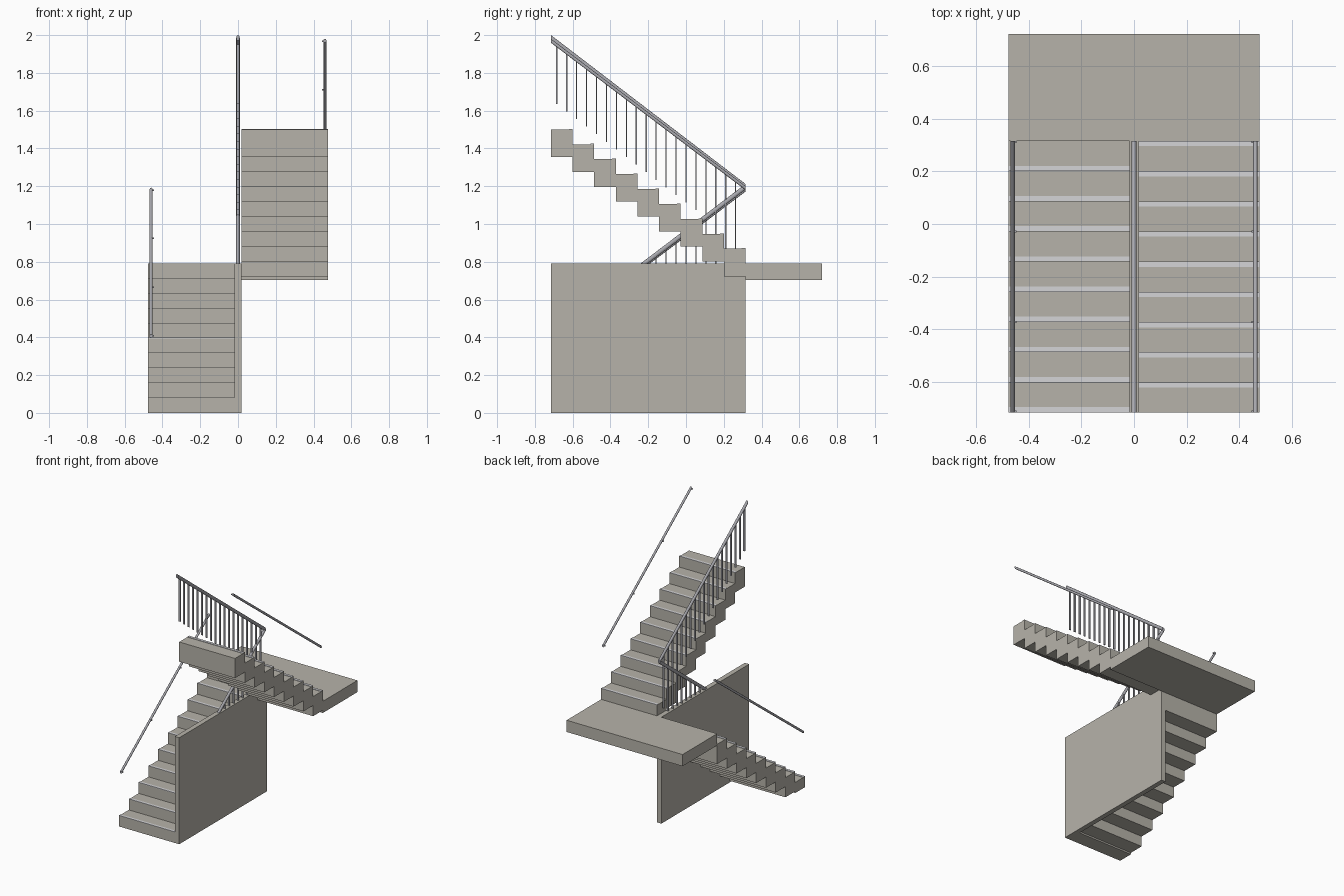
import bpy, bmesh, math
from mathutils import Vector

cube = bpy.data.objects.get("Cube")
if cube:
    bpy.data.objects.remove(cube, do_unlink=True)


def material(name, rgb):
    m = bpy.data.materials.new(name)
    m.use_nodes = True
    m.diffuse_color = (*rgb, 1)
    m.node_tree.nodes["Principled BSDF"].inputs["Base Color"].default_value = (*rgb, 1)
    return m


concrete = material("concrete", (0.47, 0.45, 0.4))
strip = material("nosing_strip", (0.66, 0.66, 0.68))
metal = material("rail_metal", (0.4, 0.4, 0.43))

FRONT, BACK, END = -0.715, 0.315, 0.72
HALF, WALL_L, WALL_R = 0.476, -0.018, 0.018
STEPS = 9
GOING = (BACK - FRONT) / STEPS
RISE = 0.079
LANDING = RISE * (STEPS + 1)
THICK = 0.146


def finish(name, bm, mat):
    bmesh.ops.recalc_face_normals(bm, faces=bm.faces)
    mesh = bpy.data.meshes.new(name)
    bm.to_mesh(mesh)
    bm.free()
    mesh.materials.append(mat)
    ob = bpy.data.objects.new(name, mesh)
    bpy.context.collection.objects.link(ob)
    return ob


def add_box(bm, x, y, z):
    verts = bmesh.ops.create_cube(bm, size=1)["verts"]
    for v in verts:
        v.co = Vector([a + (b - a) * (c + 0.5) for (a, b), c in zip((x, y, z), v.co)])


def box(name, x, y, z, mat):
    bm = bmesh.new()
    add_box(bm, x, y, z)
    return finish(name, bm, mat)


def add_prism(bm, ring, offset):
    """Closed prism from a ring of points swept along an offset."""
    near = [bm.verts.new(p) for p in ring]
    far = [bm.verts.new(Vector(p) + offset) for p in ring]
    bm.faces.new(near)
    bm.faces.new(far[::-1])
    for i in range(len(ring)):
        bm.faces.new((near[i - 1], near[i], far[i], far[i - 1]))


def flight(name, x0, x1, y0, direction, base):
    """Sawtooth slab stepped above and below, with a thin strip on every nosing."""
    upper, lower = [], []
    for i in range(STEPS):
        ya, yb = y0 + direction * GOING * i, y0 + direction * GOING * (i + 1)
        top = base + RISE * (i + 1)
        low = max(0, top - THICK)
        upper += [(x0, ya, top), (x0, yb, top)]
        lower += [(x0, ya, low), (x0, yb, low)]
    bm = bmesh.new()
    add_prism(bm, upper + lower[::-1], Vector((x1 - x0, 0, 0)))
    finish(name, bm, concrete)

    bm = bmesh.new()
    for i in range(STEPS):
        ya = y0 + direction * GOING * i
        top = base + RISE * (i + 1)
        add_box(bm, (x0, x1), sorted((ya, ya + direction * 0.02)), (top - 0.002, top + 0.003))
    finish(name + "_nosings", bm, strip)


def rail(name, x, z0, z1, rx, rz):
    """Sloping round bar with plumb-cut ends."""
    bm = bmesh.new()
    n = 12
    ring = [(x + rx * math.cos(2 * math.pi * k / n), FRONT, z0 + rz * math.sin(2 * math.pi * k / n))
            for k in range(n)]
    add_prism(bm, ring, Vector((0, BACK - FRONT, z1 - z0)))
    ob = finish(name, bm, metal)
    bpy.context.view_layer.objects.active = ob
    ob.select_set(True)
    bpy.ops.object.shade_smooth_by_angle(angle=math.radians(40))
    ob.select_set(False)


# Concrete parts
box("spine_wall", (WALL_L, WALL_R), (FRONT, BACK), (0, LANDING), concrete)
box("landing", (-HALF, HALF), (BACK, END), (0.703, LANDING), concrete)
flight("lower_flight", -HALF, WALL_L, FRONT, 1, 0)
flight("upper_flight", WALL_R, HALF, BACK, -1, LANDING)

# Central handrails with hanging flat-bar balusters
LOW, MID, HIGH = 0.416, 1.197, 1.985
for name, end in (("lower", LOW), ("upper", HIGH)):
    rail(name + "_centre_rail", 0, end, MID, 0.0095, 0.015)
    bm = bmesh.new()
    for i in range(19):
        y = -0.684 + 0.0526 * i
        z = end + (MID - end) * (y - FRONT) / (BACK - FRONT)
        add_box(bm, (-0.007, 0.007), (y - 0.003, y + 0.003), (z - 0.325, z))
    finish(name + "_balusters", bm, metal)

# Outer handrails with short inward pegs
for name, side, z0, z1 in (("right", -1, 0.406, 1.182), ("left", 1, 1.97, 1.19)):
    x = side * 0.46
    rail(name + "_outer_rail", x, z0, z1, 0.008, 0.0105)
    bm = bmesh.new()
    for i in range(4):
        t = min(max(i / 3, 0.004), 0.996)
        y, z = FRONT + (BACK - FRONT) * t, z0 + (z1 - z0) * t
        add_box(bm, sorted((x, x - side * 0.015)), (y - 0.004, y + 0.004), (z - 0.004, z + 0.004))
    finish(name + "_rail_pegs", bm, metal)
